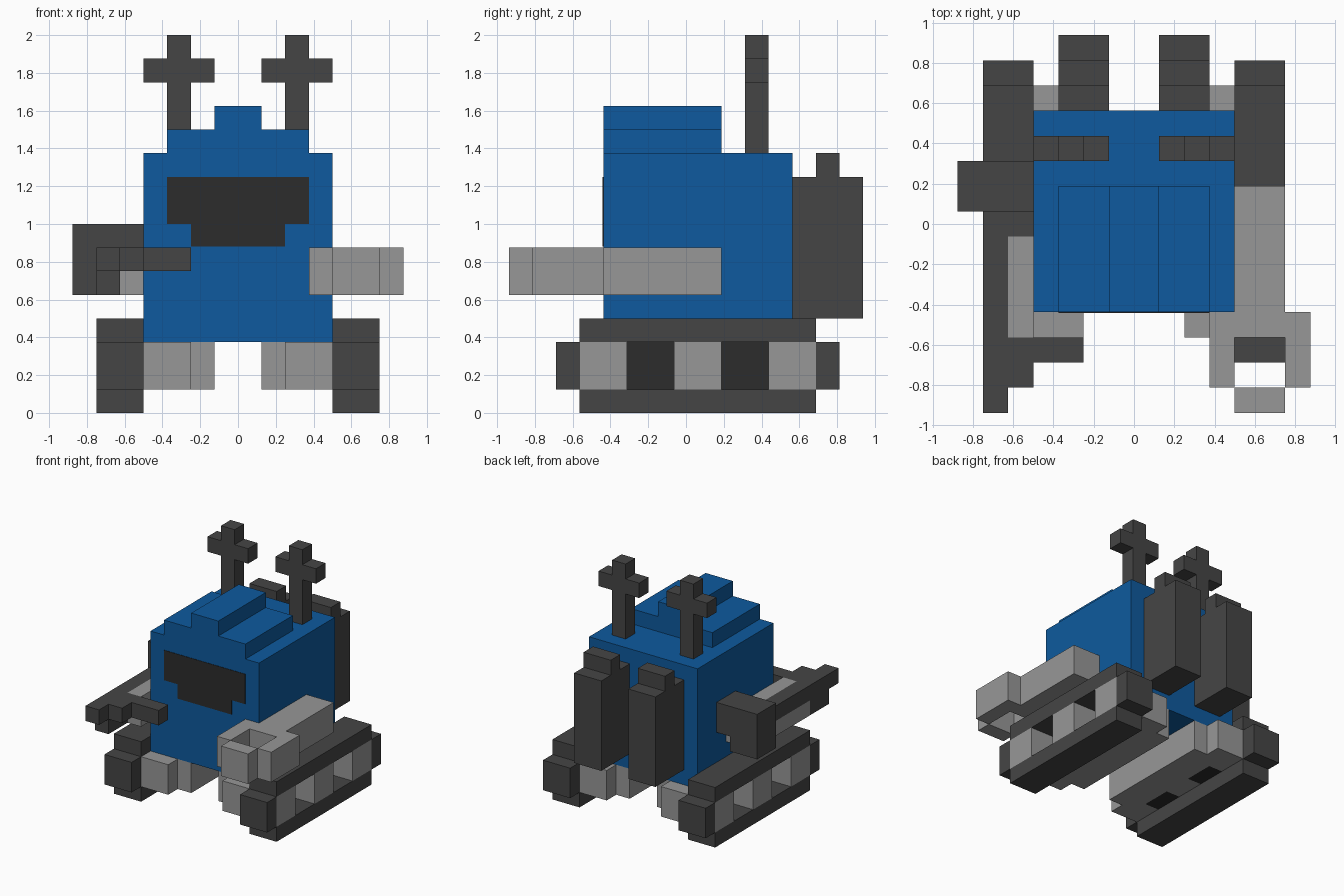
import bpy, bmesh


def material(name, rgb):
    m = bpy.data.materials.new(name)
    m.diffuse_color = (*rgb, 1.0)
    return m


BLUE = material("blue", (0.0044, 0.102, 0.342))
LIGHT = material("light grey", (0.31, 0.31, 0.31))
DARK = material("dark grey", (0.06, 0.06, 0.06))
BLACK = material("near black", (0.025, 0.025, 0.025))


def add_object(name, bm, mat):
    bmesh.ops.recalc_face_normals(bm, faces=bm.faces)
    me = bpy.data.meshes.new(name)
    bm.to_mesh(me)
    bm.free()
    me.materials.append(mat)
    ob = bpy.data.objects.new(name, me)
    bpy.context.collection.objects.link(ob)
    return ob


def boxes(name, mat, *specs, side=1):
    """One object made of boxes given as (x0, x1, y0, y1, z0, z1); side=-1 mirrors in x."""
    bm = bmesh.new()
    for x0, x1, y0, y1, z0, z1 in specs:
        verts = bmesh.ops.create_cube(bm, size=1)["verts"]
        for v in verts:
            v.co.x = side * (x1 if v.co.x > 0 else x0)
            v.co.y = y1 if v.co.y > 0 else y0
            v.co.z = z1 if v.co.z > 0 else z0
    return add_object(name, bm, mat)


def profile(name, mat, pts, y0, y1, side=1):
    """Outline in x/z extruded along y."""
    bm = bmesh.new()
    f = bm.faces.new([bm.verts.new((side * x, y0, z)) for x, z in pts])
    ext = bmesh.ops.extrude_face_region(bm, geom=[f])
    for v in ext["geom"]:
        if isinstance(v, bmesh.types.BMVert):
            v.co.y = y1
    return add_object(name, bm, mat)


# Body with stepped roof
boxes("body", BLUE, (-.5, .5, -.4375, .5625, .375, 1.375))
boxes("roof_steps", BLUE,
      (-.375, .375, -.4375, .1875, 1.375, 1.5),
      (-.125, .125, -.4375, .1875, 1.5, 1.625))

# Dark visor plate on the front
profile("visor", BLACK,
        [(-.375, 1.25), (-.375, 1.0), (-.25, 1.0), (-.25, .88),
         (.25, .88), (.25, 1.0), (.375, 1.0), (.375, 1.25)], -.441, -.436)

for s, tag in ((-1, "left"), (1, "right")):
    # Cross-shaped antennas
    profile(tag + "_antenna", DARK,
            [(.25, 1.375), (.375, 1.375), (.375, 1.75), (.5, 1.75),
             (.5, 1.875), (.375, 1.875), (.375, 2), (.25, 2),
             (.25, 1.875), (.125, 1.875), (.125, 1.75), (.25, 1.75)],
            .3125, .4375, s)
    # Back tanks with caps
    boxes(tag + "_tank", DARK,
          (.125, .375, .5625, .9375, .5, 1.25),
          (.125, .375, .6875, .8125, 1.25, 1.375), side=s)
    # Track belt
    boxes(tag + "_track", DARK,
          (.5, .75, -.5625, .6875, .375, .5),
          (.5, .75, -.5625, .6875, 0, .125),
          (.5, .75, -.6875, -.5625, .125, .375),
          (.5, .75, .6875, .8125, .125, .375), side=s)
    # Three wheels with dark recesses between them
    boxes(tag + "_wheels", LIGHT,
          *[(.375, .75, y, y + .25, .125, .375) for y in (-.5625, -.0625, .4375)], side=s)
    boxes(tag + "_wheel_gaps", BLACK,
          *[(.375, .5, y, y + .25, .125, .375) for y in (-.3125, .1875)], side=s)
    # Undercarriage inside the track
    boxes(tag + "_axle_frame", LIGHT,
          (.25, .375, -.5625, .6875, .125, .375),
          (.125, .25, -.4375, .5625, .125, .375), side=s)

# Right arm ending in a square claw
boxes("right_arm", LIGHT, (.5, .75, -.4375, .1875, .625, .875))
boxes("right_claw", LIGHT,
      (.5, .75, -.5625, -.4375, .625, .875),
      (.375, .5, -.8125, -.4375, .625, .875),
      (.75, .875, -.8125, -.4375, .625, .875),
      (.5, .75, -.9375, -.8125, .625, .875))

# Left arm: light core, dark tool and shoulder block
boxes("left_arm_core", LIGHT,
      (-.625, -.5, -.5625, .1875, .625, .75),
      (-.625, -.5, -.5625, -.0625, .75, .875),
      (-.75, -.625, -.5625, -.0625, .625, .75))
boxes("left_tool", DARK,
      (-.75, -.625, -.9375, .0625, .75, .875),
      (-.75, -.625, -.8125, -.5625, .625, .75),
      (-.75, -.625, -.0625, .0625, .625, .75),
      (-.625, -.5, -.8125, -.5625, .75, .875),
      (-.625, -.5, -.0625, .0625, .75, .875),
      (-.5, -.25, -.6875, -.5625, .75, .875))
boxes("left_shoulder", DARK,
      (-.875, -.625, .0625, .3125, .625, 1.0),
      (-.625, -.5, .0625, .3125, .75, 1.0))
